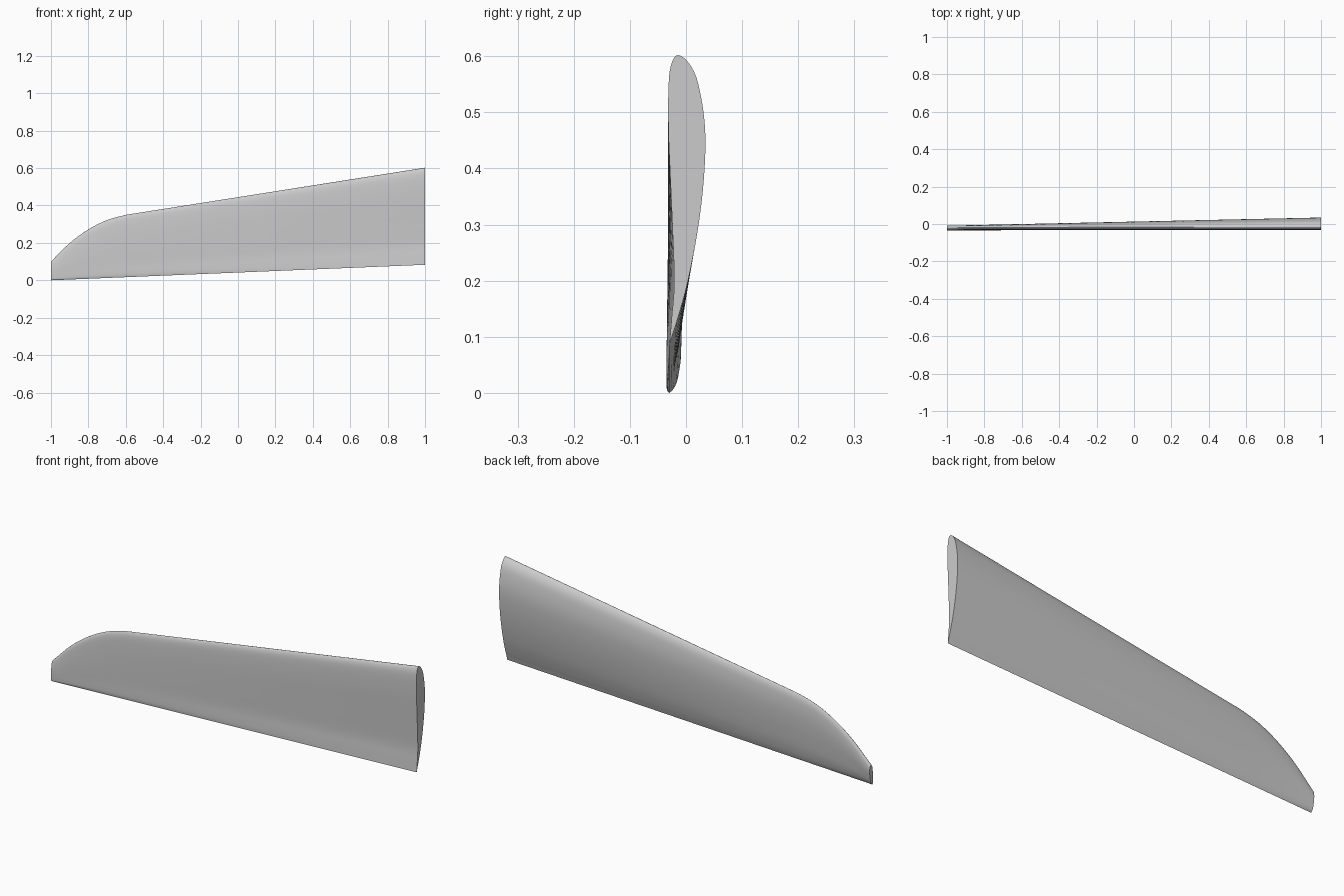
import bpy
import bmesh
import math
from mathutils import Vector

cube = bpy.data.objects.get("Cube")
if cube:
    bpy.data.objects.remove(cube, do_unlink=True)

GREY = (0.6, 0.6, 0.6, 1.0)

# Airfoil: chord fraction from the trailing edge, root front/back y, tip front/back y
PROFILE = [
    (0.00, -0.030, -0.030, -0.030, -0.030),
    (0.04, -0.028, -0.024, -0.0335, -0.025),
    (0.10, -0.0255, -0.014, -0.0345, -0.0205),
    (0.22, -0.021, 0.003, -0.035, -0.0155),
    (0.40, -0.024, 0.021, -0.035, -0.012),
    (0.58, -0.028, 0.032, -0.034, -0.0095),
    (0.75, -0.0315, 0.034, -0.032, -0.009),
    (0.90, -0.031, 0.022, -0.029, -0.011),
    (0.97, -0.026, 0.006, -0.025, -0.0145),
    (1.00, -0.014, -0.014, -0.019, -0.019),
]
# Leading edge outline of the rounded wing tip: x, z
TIP_CURVE = [(-0.6, 0.35), (-0.7, 0.322), (-0.8, 0.272), (-0.9, 0.199), (-1.0, 0.10)]


def smooth_path(points, steps):
    """Catmull-Rom curve through the points."""
    pts = [Vector(p) for p in points]
    pts = [2 * pts[0] - pts[1]] + pts + [2 * pts[-1] - pts[-2]]
    path = []
    for a, b, c, d in zip(pts, pts[1:], pts[2:], pts[3:]):
        for i in range(steps):
            t = i / steps
            path.append(0.5 * (2 * b + (c - a) * t + (2 * a - 5 * b + 4 * c - d) * t**2
                               + (3 * b - a - 3 * c + d) * t**3))
    return path + [pts[-2]]


# Section loop: up the front, round the leading edge, down the back
front = [(t, rf, tf) for t, rf, rb, tf, tb in PROFILE]
back = [(t, rb, tb) for t, rf, rb, tf, tb in PROFILE]
section = smooth_path(front + back[-2::-1], 4)[:-1]

# Stations along the span: straight panel, then rounded tip
span = 8
stations = [(1 - 1.6 * i / span, 0.602 - 0.252 * i / span) for i in range(span)]
stations += [(p.x, p.y) for p in smooth_path(TIP_CURVE, 4)]

bm = bmesh.new()
rings = []
for x, top in stations:
    u = (1 - x) / 2
    low = 0.083 * (1 - u)
    rings.append([bm.verts.new((x, r + (tip - r) * u, low + (top - low) * t))
                  for t, r, tip in section])
n = len(section)
for a, b in zip(rings, rings[1:]):
    for i in range(n):
        j = (i + 1) % n
        bm.faces.new((a[i], a[j], b[j], b[i]))

# Flat root and tip caps
bm.faces.new(rings[0])
bm.faces.new(rings[-1])
bmesh.ops.recalc_face_normals(bm, faces=bm.faces[:])

mesh = bpy.data.meshes.new("wing")
bm.to_mesh(mesh)
bm.free()
wing = bpy.data.objects.new("wing", mesh)
bpy.context.collection.objects.link(wing)

# Plain grey material
mat = bpy.data.materials.new("light_grey")
mat.use_nodes = True
mat.diffuse_color = GREY
mat.node_tree.nodes["Principled BSDF"].inputs["Base Color"].default_value = GREY
mesh.materials.append(mat)

bpy.ops.object.select_all(action='DESELECT')
wing.select_set(True)
bpy.context.view_layer.objects.active = wing
bpy.ops.object.shade_smooth_by_angle(angle=math.radians(35))
